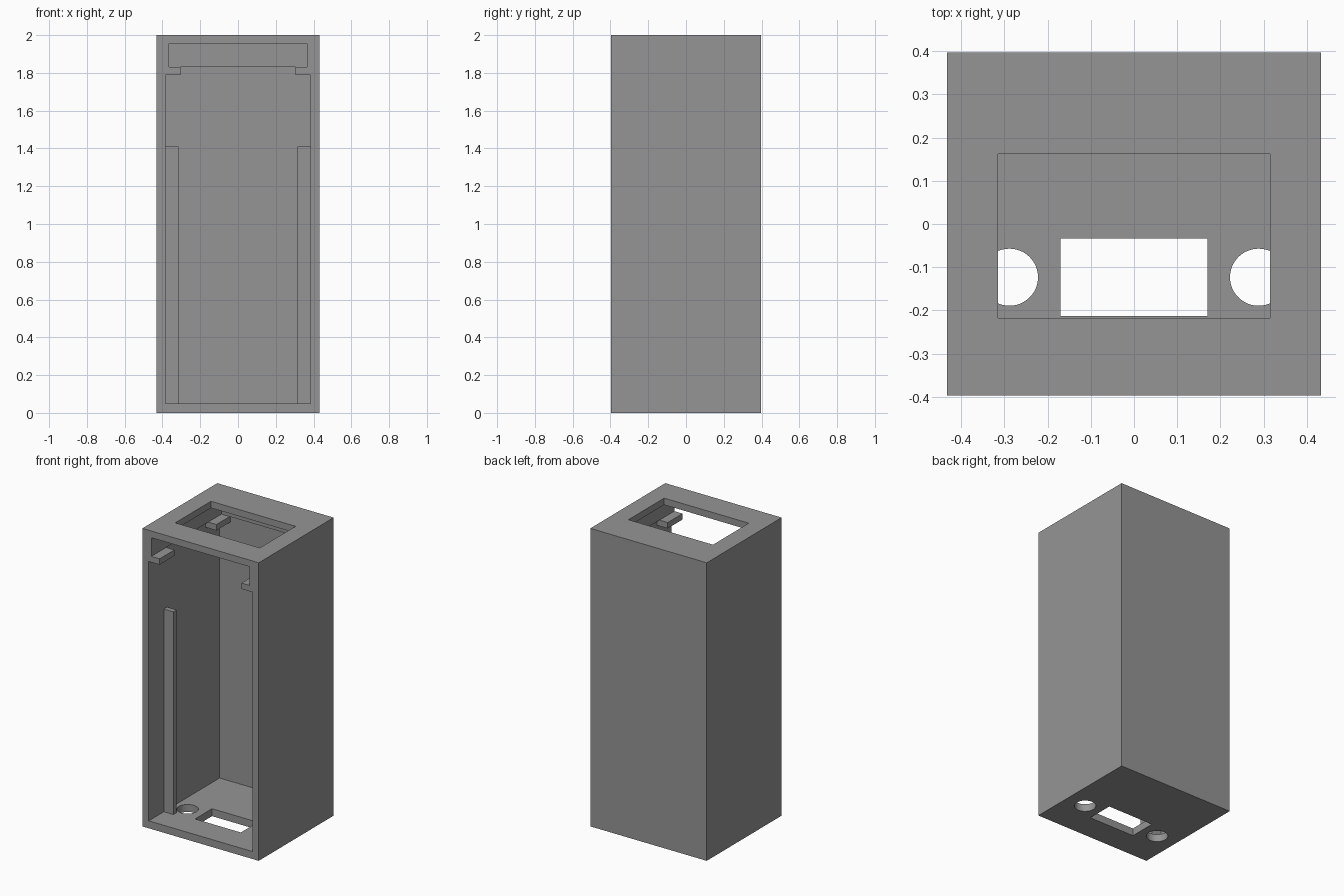
import bpy

if "Cube" in bpy.data.objects:
    bpy.data.objects.remove(bpy.data.objects["Cube"])

gray = bpy.data.materials.new("plain gray")
gray.diffuse_color = (0.3, 0.3, 0.3, 1)
gray.use_nodes = True
gray.node_tree.nodes["Principled BSDF"].inputs["Base Color"].default_value = gray.diffuse_color

HX, HY = 0.432, 0.397          # half width and half depth of the case
BACK = 0.355                   # inner face of the back wall
FRONT = -HY


def box(name, x, y, z):
    """Axis-aligned box from (min, max) ranges."""
    bpy.ops.mesh.primitive_cube_add(size=1, location=[sum(r) / 2 for r in (x, y, z)])
    ob = bpy.context.object
    ob.name = name
    ob.scale = [r[1] - r[0] for r in (x, y, z)]
    bpy.ops.object.transform_apply(location=True, rotation=True, scale=True)
    ob.data.materials.append(gray)
    return ob


def cut(target, cutter):
    """Subtract the cutter and remove it."""
    mod = target.modifiers.new("cut", 'BOOLEAN')
    mod.operation = 'DIFFERENCE'
    mod.solver = 'EXACT'
    mod.object = cutter
    bpy.context.view_layer.objects.active = target
    bpy.ops.object.modifier_apply(modifier=mod.name)
    bpy.data.objects.remove(cutter, do_unlink=True)


# Case with an open front and a slightly narrower bay at the top
case = box("case", (-HX, HX), (-HY, HY), (0, 2))
cut(case, box("main_cavity", (-0.385, 0.385), (FRONT - 0.1, BACK), (0.05, 1.83)))
cut(case, box("upper_bay", (-0.365, 0.365), (FRONT - 0.1, BACK - 0.01), (1.7, 1.955)))

# Window in the top and connector slot in the floor
cut(case, box("top_window", (-0.314, 0.314), (-0.217, 0.162), (1.9, 2.1)))
cut(case, box("floor_slot", (-0.17, 0.17), (-0.213, -0.033), (-0.1, 0.1)))

for side, s in (("left", -1), ("right", 1)):
    # Round screw hole in the floor
    bpy.ops.mesh.primitive_cylinder_add(vertices=48, radius=0.066, depth=0.3,
                                        location=(s * 0.288, -0.123, 0))
    cut(case, bpy.context.object)

    # Tall guide rib on the side wall
    box(f"guide_rib_{side}", sorted((s * 0.314, s * 0.39)), (-0.237, -0.202), (0.045, 1.41))

    # Short holding tabs at the front and back of the upper bay
    for end, y in (("front", (FRONT, -0.24)), ("back", (0.205, BACK + 0.005))):
        box(f"tab_{end}_{side}", sorted((s * 0.304, s * 0.39)), y, (1.79, 1.83))
